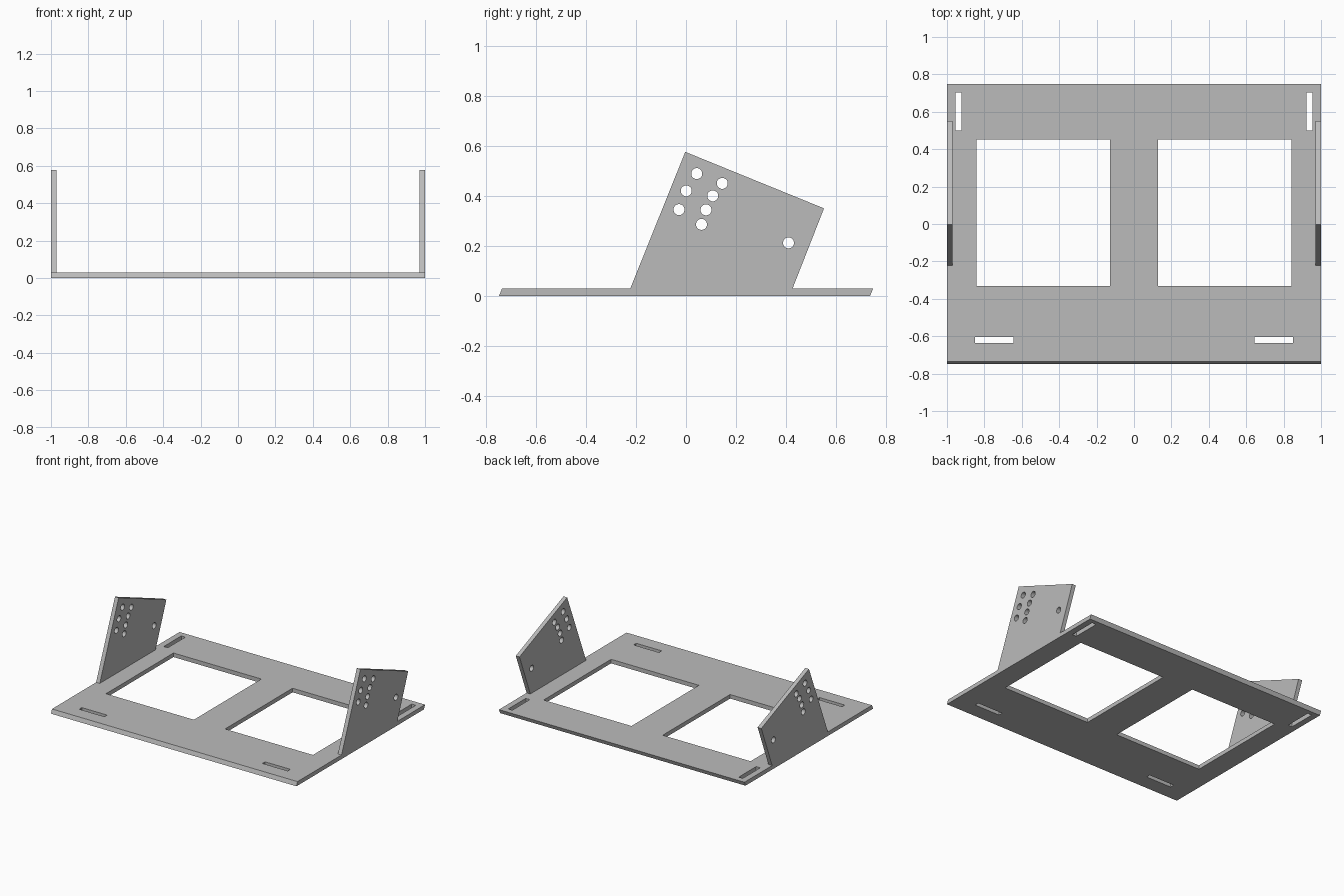
import bpy, bmesh, math
from mathutils import Matrix

cube = bpy.data.objects.get("Cube")
if cube:
    bpy.data.objects.remove(cube)

grey = bpy.data.materials.new("plain grey")
grey.use_nodes = True
color = (0.5, 0.5, 0.5, 1)
grey.diffuse_color = color
grey.node_tree.nodes["Principled BSDF"].inputs["Base Color"].default_value = color

THICK = 0.03


def rect(x0, x1, y0, y1):
    return [(x0, y0), (x1, y0), (x1, y1), (x0, y1)]


def circle(u, v, r=0.022, n=32):
    return [(u + r * math.cos(2 * math.pi * i / n),
             v + r * math.sin(2 * math.pi * i / n)) for i in range(n)]


def panel(name, outline, holes, matrix, lean=0):
    """Flat sheet with holes, extruded to its thickness, then placed by matrix."""
    bm = bmesh.new()
    for loop in [outline] + holes:
        vs = [bm.verts.new((u, v, 0)) for u, v in loop]
        for a, b in zip(vs, vs[1:] + vs[:1]):
            bm.edges.new((a, b))
    bmesh.ops.triangle_fill(bm, edges=bm.edges[:], use_beauty=True,
                            normal=(0, 0, 1))
    new = bmesh.ops.extrude_face_region(bm, geom=bm.faces[:])["geom"]
    top = [g for g in new if isinstance(g, bmesh.types.BMVert)]
    bmesh.ops.translate(bm, verts=top, vec=(0, 0, THICK))
    # Slant the front and back ends by shifting the upper edge
    for v in top:
        if abs(v.co.y) > 0.72:
            v.co.y += lean
    bm.transform(matrix)
    bmesh.ops.recalc_face_normals(bm, faces=bm.faces[:])
    mesh = bpy.data.meshes.new(name)
    bm.to_mesh(mesh)
    bm.free()
    mesh.materials.append(grey)
    obj = bpy.data.objects.new(name, mesh)
    bpy.context.collection.objects.link(obj)
    bpy.ops.object.select_all(action='DESELECT')
    obj.select_set(True)
    bpy.context.view_layer.objects.active = obj
    bpy.ops.object.shade_smooth_by_angle(angle=math.radians(30))


# Base plate: two windows, two front slots, two back slots
openings = []
for x0, x1, y0, y1 in [(0.127, 0.843, -0.332, 0.453),
                       (0.643, 0.85, -0.635, -0.604),
                       (0.922, 0.955, 0.5, 0.704)]:
    openings += [rect(x0, x1, y0, y1), rect(-x1, -x0, y0, y1)]
panel("base_plate", rect(-1, 1, -0.748, 0.736), openings, Matrix(), lean=0.012)

# Side brackets: tilted uprights with mounting holes
bracket = [(-0.223, THICK), (0.426, THICK), (0.552, 0.351), (-0.003, 0.577)]
holes = [circle(u, v) for u, v in [
    (0.043, 0.49), (0.145, 0.451), (0.001, 0.421), (0.107, 0.401),
    (-0.028, 0.346), (0.08, 0.345), (0.062, 0.287), (0.41, 0.213)]]
for name, x in (("right_bracket", -1), ("left_bracket", 1 - THICK)):
    # Local (u, v, w) becomes world (y, z, x)
    place = Matrix(((0, 0, 1, x), (1, 0, 0, 0), (0, 1, 0, 0), (0, 0, 0, 1)))
    panel(name, bracket, holes, place)
